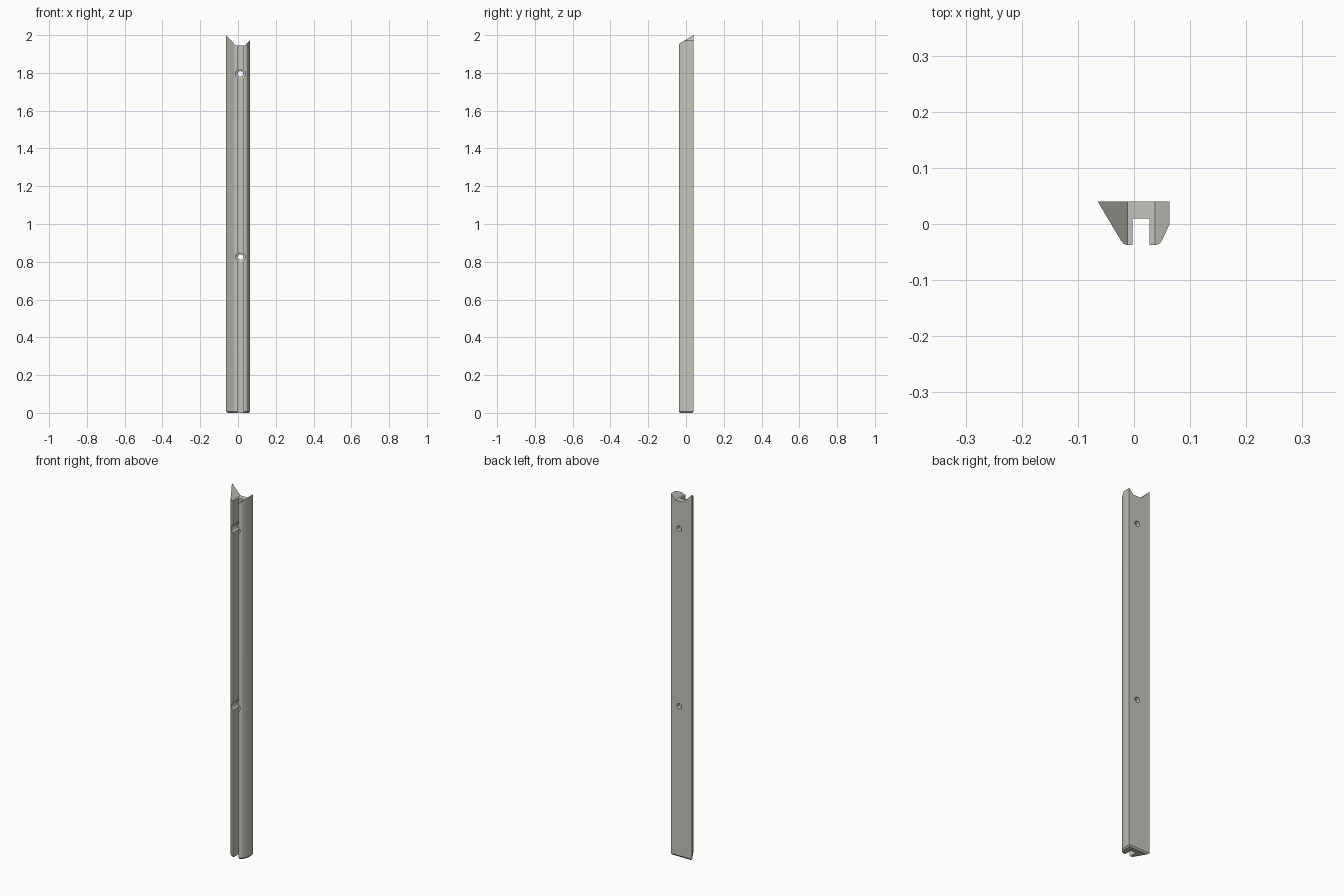
import bpy, bmesh, math

if "Cube" in bpy.data.objects:
    bpy.data.objects.remove(bpy.data.objects["Cube"])

grey = bpy.data.materials.new("warm grey")
grey.diffuse_color = (0.55, 0.55, 0.51, 1)
grey.use_nodes = True
grey.node_tree.nodes["Principled BSDF"].inputs["Base Color"].default_value = grey.diffuse_color
SLOT_X = 0.0125


def make(name, bm, hidden=False):
    bmesh.ops.recalc_face_normals(bm, faces=bm.faces[:])
    me = bpy.data.meshes.new(name)
    bm.to_mesh(me)
    bm.free()
    me.materials.append(grey)
    ob = bpy.data.objects.new(name, me)
    bpy.context.collection.objects.link(ob)
    ob.hide_render = hidden
    ob.hide_viewport = False
    return ob


def loft(rings):
    """Closed solid through matching rings of points."""
    bm = bmesh.new()
    vs = [[bm.verts.new(p) for p in r] for r in rings]
    n = len(vs[0])
    for a, b in zip(vs, vs[1:]):
        for i in range(n):
            j = (i + 1) % n
            bm.faces.new((a[i], a[j], b[j], b[i]))
    bm.faces.new(vs[0])
    bm.faces.new(vs[-1])
    return bm


# Strip: slotted cross-section, narrowed slightly at the foot
profile = [(-0.0645, 0.04), (0.0635, 0.04), (0.0635, 0.0), (0.050, -0.029),
           (0.0465, -0.034), (0.040, -0.0375), (0.028, -0.0375), (0.028, 0.01),
           (-0.003, 0.01), (-0.003, -0.0375), (-0.012, -0.0375),
           (-0.018, -0.0355), (-0.023, -0.030)]
c = 0.006
foot = [(-0.0545, 0.034), (0.0575, 0.034), (0.0575, 0.001), (0.045, -0.026),
        (0.0425, -0.029), (0.039, -0.0315), (0.028, -0.0315), (0.028, 0.01),
        (-0.003, 0.01), (-0.003, -0.0315), (-0.011, -0.0315),
        (-0.0145, -0.030), (-0.018, -0.027)]
strip = make("slotted_strip", loft([[(x, y, 0) for x, y in foot],
                                    [(x, y, c + 0.002) for x, y in profile],
                                    [(x, y, 2.05) for x, y in profile]]))

# Cutter for the notched top end
notch = [(-0.0845, 2.0212), (-0.012, 1.946), (0.037, 1.946), (0.0835, 1.994),
         (0.0835, 2.2), (-0.0845, 2.2)]
cutters = [make("top_notch_cutter", loft([[(x, y, z) for x, z in notch]
                                          for y in (-0.1, 0.1)]), True)]

# Cutters for the screw holes: wide bore from the front, narrow bore through
for i, z in enumerate((0.825, 1.795)):
    rings = [[(SLOT_X + r * math.cos(t * math.tau / 24), y,
               z + r * math.sin(t * math.tau / 24)) for t in range(24)]
             for r, y in ((0.026, -0.1), (0.026, 0.012), (0.0145, 0.018), (0.0145, 0.1))]
    cutters.append(make(f"screw_hole_cutter_{i + 1}", loft(rings), True))

bpy.context.view_layer.objects.active = strip
strip.select_set(True)
for cut in cutters:
    m = strip.modifiers.new("cut", "BOOLEAN")
    m.operation = "DIFFERENCE"
    m.solver = "EXACT"
    m.object = cut
    bpy.ops.object.modifier_apply(modifier=m.name)
for cut in cutters:
    bpy.data.objects.remove(cut)
bpy.ops.object.shade_smooth_by_angle(angle=math.radians(25))
